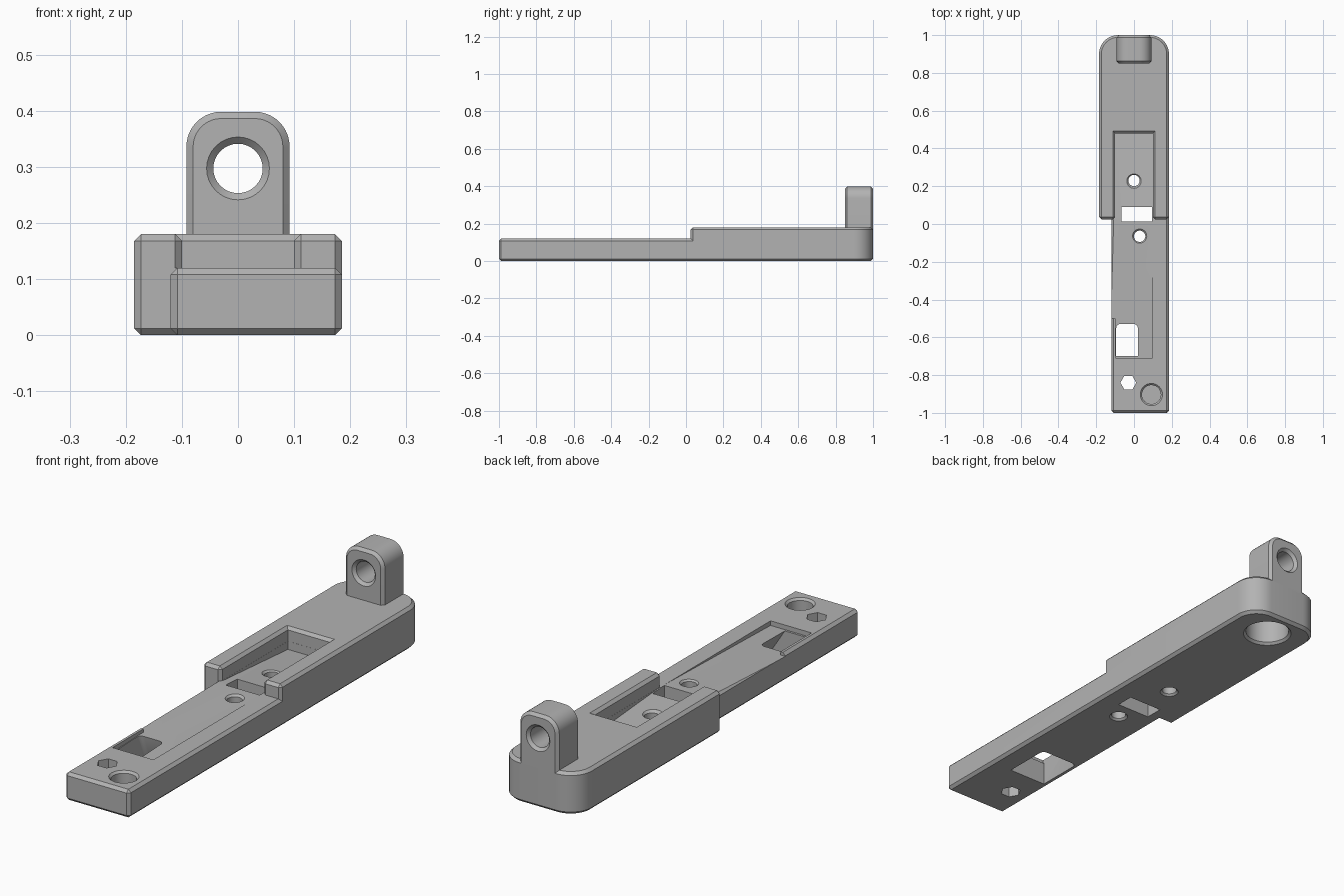
import bpy, bmesh, math
from mathutils import Vector

if "Cube" in bpy.data.objects:
    bpy.data.objects.remove(bpy.data.objects["Cube"])

grey = bpy.data.materials.new("plain_grey")
grey.diffuse_color = (0.45, 0.45, 0.45, 1)
grey.use_nodes = True
grey.node_tree.nodes["Principled BSDF"].inputs["Base Color"].default_value = grey.diffuse_color


def make(name, bm):
    bmesh.ops.recalc_face_normals(bm, faces=bm.faces)
    me = bpy.data.meshes.new(name)
    bm.to_mesh(me)
    bm.free()
    me.materials.append(grey)
    ob = bpy.data.objects.new(name, me)
    bpy.context.collection.objects.link(ob)
    return ob


def loft(name, rings):
    """Closed solid through rings holding equal numbers of points."""
    bm = bmesh.new()
    vs = [[bm.verts.new(p) for p in r] for r in rings]
    n = len(vs[0])
    bm.faces.new(vs[0])
    bm.faces.new(vs[-1])
    for a, b in zip(vs, vs[1:]):
        for i in range(n):
            j = (i + 1) % n
            bm.faces.new((a[i], a[j], b[j], b[i]))
    return make(name, bm)


def prism(name, pts, axis, a, b):
    def place(p, t):
        c = list(p)
        c.insert(axis, t)
        return c
    return loft(name, [[place(p, t) for p in pts] for t in (a, b)])


def turned(name, rings, x, y, n=32, axis=2):
    """Stack of circles (radius, height) along z, or along y when axis is 1."""
    out = []
    for r, h in rings:
        ring = []
        for i in range(n):
            t = 2 * math.pi * i / n
            u, v = x + r * math.cos(t), y + r * math.sin(t)
            ring.append((u, v, h) if axis == 2 else (u, h, v))
        out.append(ring)
    return loft(name, out)


def cut(ob, cutter):
    m = ob.modifiers.new("cut", 'BOOLEAN')
    m.operation = 'DIFFERENCE'
    m.solver = 'EXACT'
    m.object = cutter
    bpy.context.view_layer.objects.active = ob
    bpy.ops.object.modifier_apply(modifier=m.name)
    bpy.data.objects.remove(cutter)


def chamfer(ob, width):
    """Bevel only the sharp outer edges."""
    bm = bmesh.new()
    bm.from_mesh(ob.data)
    bmesh.ops.remove_doubles(bm, verts=bm.verts, dist=1e-5)
    bmesh.ops.dissolve_limit(bm, angle_limit=0.01, verts=bm.verts, edges=bm.edges)
    bmesh.ops.recalc_face_normals(bm, faces=bm.faces)
    es = [e for e in bm.edges if len(e.link_faces) == 2 and e.is_convex
          and e.calc_face_angle() > math.radians(50)]
    bmesh.ops.bevel(bm, geom=es, offset=width, segments=1, profile=0.5, affect='EDGES')
    bm.to_mesh(ob.data)
    bm.free()


def arc(cx, cy, r, a0, a1, n=10):
    return [(cx + r * math.cos(math.radians(a0 + (a1 - a0) * i / n)),
             cy + r * math.sin(math.radians(a0 + (a1 - a0) * i / n))) for i in range(n + 1)]


# base: stepped bar with rounded back corners
outline = ([(-0.12, -1), (0.185, -1)] + arc(0.085, 0.9, 0.1, 0, 90)
           + arc(-0.085, 0.9, 0.1, 90, 180) + [(-0.185, 0.025), (-0.12, 0.025)])
base = prism("base", outline, 2, 0, 0.18)

# lower front deck and slot in the raised half
cut(base, prism("step", [(-0.4, -1.2), (0.4, -1.2), (0.4, 0.025), (0.1, 0.025), (0.1, 0.48),
                         (-0.1, 0.48), (-0.1, 0.025), (-0.4, 0.025)], 2, 0.12, 0.4))
chamfer(base, 0.012)

# floors falling away from the middle in both directions
cut(base, prism("rear_floor", [(0.03, 0.12), (0.4795, 0.085), (0.4795, 0.14), (0.03, 0.14)],
                0, -0.0995, 0.0995))
cut(base, prism("front_floor", [(0.0, 0.12), (-0.71, 0.1), (-0.71, 0.15), (0.0, 0.15)],
                0, -0.097, 0.097))
cut(base, prism("side_opening", [(0.0, 0.12), (-0.5, 0.1059), (-0.5, 0.15), (0.0, 0.15)],
                0, -0.15, -0.09))


# flared window, wider underneath
def window(x1, y1, r, z):
    pts = [(-0.094, -0.7), (x1, -0.7)] + arc(x1 - r, y1 - r, r, 0, 90, 5) \
        + arc(-0.094 + r, y1 - r, r, 90, 180, 5)
    return [(x, y, z) for x, y in pts]


cut(base, loft("window", [window(0.087, -0.49, 0.02, -0.001), window(0.02, -0.53, 0.02, 0.104),
                          window(0.02, -0.53, 0.02, 0.2)]))

# rectangular slot
cut(base, prism("slot", [(-0.066, 0.012), (0.094, 0.012), (0.094, 0.09), (-0.066, 0.09)],
                2, -0.1, 0.3))

# small screw holes, chamfered at both ends
for x, y, top in ((0, 0.23, 0.1044), (0.03, -0.065, 0.1185)):
    cut(base, turned("screw", [(0.041, -0.003), (0.03, 0.008), (0.03, top - 0.008),
                               (0.041, top + 0.003), (0.041, 0.15)], x, y))

# hexagonal hole, blind front recess, blind recess underneath
cut(base, turned("hexagon", [(0.042, -0.1), (0.042, 0.3)], -0.03, -0.84, n=6))
cut(base, turned("front_recess", [(0.05, 0.03), (0.05, 0.111), (0.063, 0.124)], 0.092, -0.903))
cut(base, turned("under_recess", [(0.103, -0.003), (0.09, 0.01), (0.09, 0.12)], 0, 0.87))

# upright lug with a cross hole
lug = prism("lug", [(-0.092, 0.15), (0.092, 0.15)] + arc(0.03, 0.336, 0.062, 0, 90)
            + arc(-0.03, 0.336, 0.062, 90, 180), 1, 0.85, 1.0)
chamfer(lug, 0.012)
cut(lug, turned("lug_hole", [(0.059, 0.847), (0.044, 0.862), (0.044, 0.988), (0.059, 1.003)],
                0, 0.297, axis=1))

for ob in (base, lug):
    bpy.ops.object.select_all(action='DESELECT')
    ob.select_set(True)
    bpy.context.view_layer.objects.active = ob
    bpy.ops.object.shade_smooth_by_angle(angle=math.radians(25))
